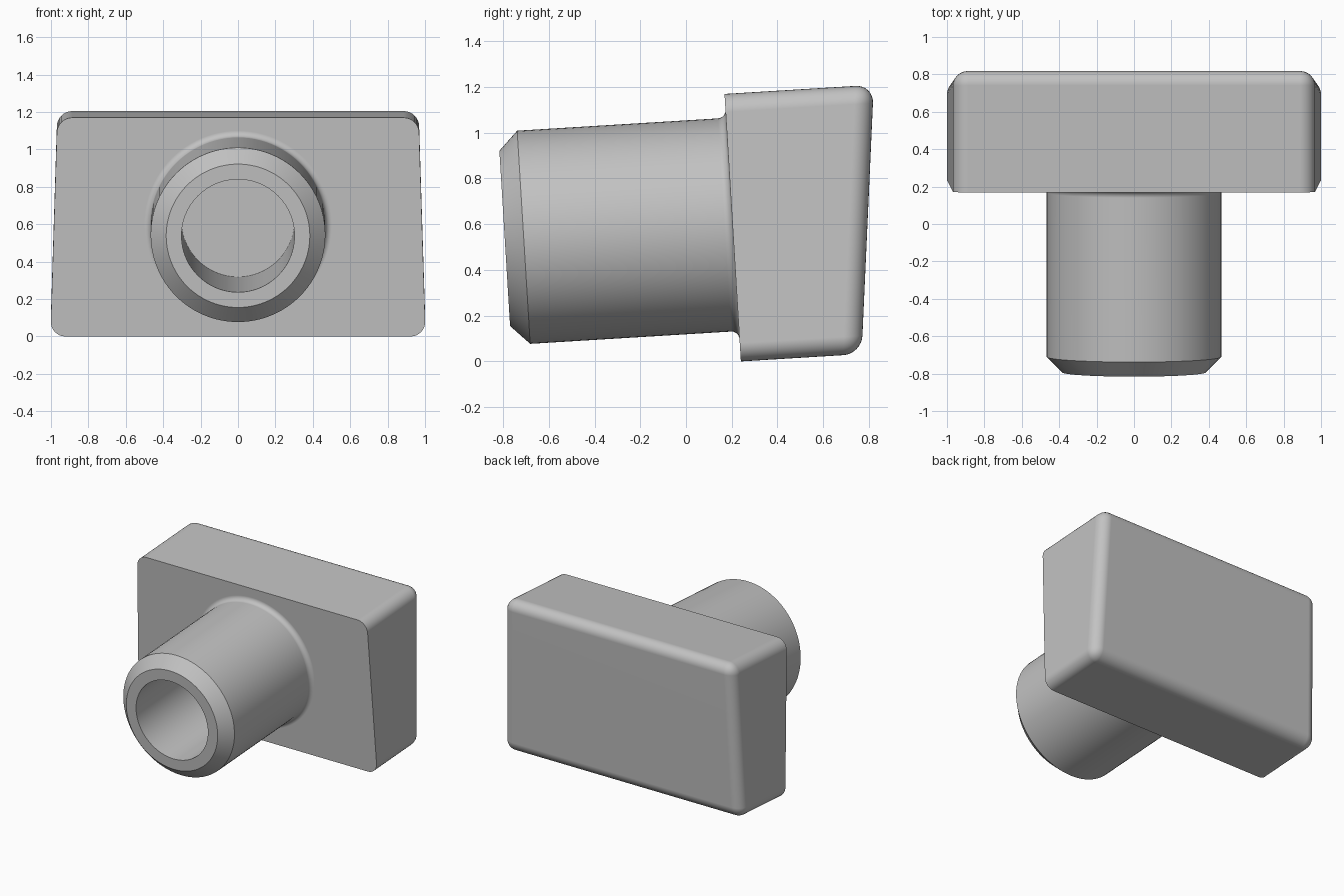
import bpy, bmesh, math
from mathutils import Matrix, Vector

cube = bpy.data.objects.get("Cube")
if cube:
    bpy.data.objects.remove(cube, do_unlink=True)

grey = bpy.data.materials.new("plain grey")
grey.use_nodes = True
grey.diffuse_color = (0.54, 0.54, 0.54, 1)
grey.node_tree.nodes["Principled BSDF"].inputs["Base Color"].default_value = (0.54, 0.54, 0.54, 1)

# The whole part leans back about the lower front edge of the block
LEAN = Matrix.Translation((0, 0.24, 0)) @ Matrix.Rotation(math.radians(3.5), 4, "X")
AXIS_Z = 0.60


def make_object(name, bm):
    bmesh.ops.recalc_face_normals(bm, faces=bm.faces)
    bm.transform(LEAN)
    mesh = bpy.data.meshes.new(name)
    bm.to_mesh(mesh)
    bm.free()
    mesh.materials.append(grey)
    obj = bpy.data.objects.new(name, mesh)
    bpy.context.collection.objects.link(obj)
    return obj


def lathe(name, profile, segments=96):
    """Solid of revolution about the neck axis from (radius, y) points."""
    bm = bmesh.new()
    rings = []
    for r, y in profile:
        rings.append([bm.verts.new((r * math.sin(t), y, AXIS_Z + r * math.cos(t)))
                      for t in (math.tau * i / segments for i in range(segments))])
    for a, b in zip(rings, rings[1:]):
        for i in range(segments):
            j = (i + 1) % segments
            bm.faces.new((a[i], a[j], b[j], b[i]))
    bm.faces.new(rings[0])
    bm.faces.new(rings[-1])
    return make_object(name, bm)


def combine(target, tool, operation):
    mod = target.modifiers.new(operation.lower(), "BOOLEAN")
    mod.operation, mod.object, mod.solver = operation, tool, "EXACT"
    bpy.context.view_layer.objects.active = target
    bpy.ops.object.modifier_apply(modifier=mod.name)
    bpy.data.objects.remove(tool, do_unlink=True)


# Block: tapered box with a sloping back, rounded everywhere but the front rim
bm = bmesh.new()
bmesh.ops.create_cube(bm, size=2)
for v in bm.verts:
    top, back = v.co.z > 0, v.co.y > 0
    half_width = 0.966 if top else 1.003
    depth = 0.654 if top else 0.529
    v.co = Vector((math.copysign(half_width, v.co.x), depth if back else 0, 1.172 if top else 0))
round_edges = [e for e in bm.edges if any(v.co.y > 0.1 for v in e.verts)]
bmesh.ops.bevel(bm, geom=round_edges, offset=0.08, offset_type="OFFSET", segments=8,
                profile=0.5, affect="EDGES", clamp_overlap=True)
block = make_object("block_with_neck", bm)

# Neck: cylinder with a chamfered end and a small fillet where it meets the block
R, F = 0.467, 0.035
fillet = [(R + F - F * math.cos(t), -F + F * math.sin(t))
          for t in (math.pi / 2 * i / 6 for i in range(7))]
neck = lathe("neck", [(0.384, -0.998), (R, -0.915)] + fillet + [(R + F, 0.06)])
combine(block, neck, "UNION")

# Blind bore down the neck into the block
bore = lathe("bore", [(0.302, -1.1), (0.302, 0.34)])
combine(block, bore, "DIFFERENCE")

bpy.ops.object.select_all(action="DESELECT")
block.select_set(True)
bpy.context.view_layer.objects.active = block
bpy.ops.object.shade_smooth_by_angle(angle=math.radians(30))
weighted = block.modifiers.new("flat_face_normals", "WEIGHTED_NORMAL")
weighted.keep_sharp = True
